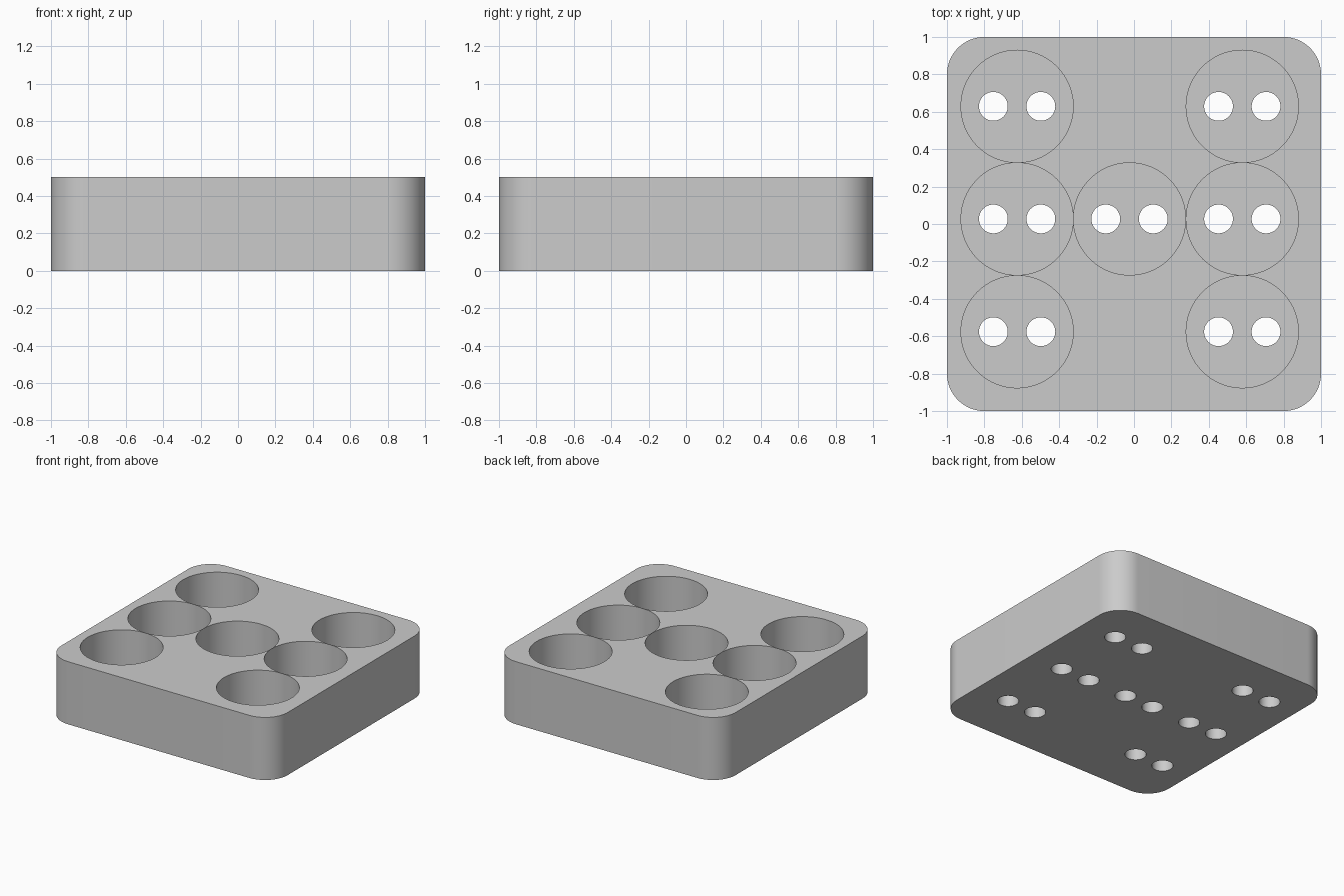
import bpy
import bmesh
import math

cube = bpy.data.objects.get("Cube")
if cube:
    bpy.data.objects.remove(cube, do_unlink=True)

HEIGHT, FLOOR = 0.5, 0.1
WELL_R, HOLE_R, HOLE_OFFSET = 0.3, 0.077, 0.127
LEFT, MID, RIGHT = -0.625, -0.024, 0.579
BACK, CENTRE, FRONT = 0.629, 0.027, -0.576

grey = bpy.data.materials.new("light grey")
grey.use_nodes = True
colour = (0.6, 0.6, 0.6, 1)
grey.diffuse_color = colour
grey.node_tree.nodes["Principled BSDF"].inputs["Base Color"].default_value = colour


def mesh_object(name, bm):
    mesh = bpy.data.meshes.new(name)
    bm.to_mesh(mesh)
    bm.free()
    mesh.materials.append(grey)
    obj = bpy.data.objects.new(name, mesh)
    bpy.context.collection.objects.link(obj)
    return obj


def cylinder_cutter(name, x, y, radius, bottom, top, sides):
    bm = bmesh.new()
    bmesh.ops.create_cone(bm, cap_ends=True, segments=sides, radius1=radius,
                          radius2=radius, depth=top - bottom)
    bmesh.ops.translate(bm, verts=bm.verts, vec=(x, y, (top + bottom) / 2))
    obj = mesh_object(name, bm)
    obj.hide_render = True
    return obj


# Block with rounded upright corners
bm = bmesh.new()
bmesh.ops.create_cube(bm, size=2)
bmesh.ops.scale(bm, verts=bm.verts, vec=(1, 1, HEIGHT / 2))
bmesh.ops.translate(bm, verts=bm.verts, vec=(0, 0, HEIGHT / 2))
uprights = [e for e in bm.edges
            if abs(e.verts[0].co.z - e.verts[1].co.z) > HEIGHT / 2]
bmesh.ops.bevel(bm, geom=uprights, offset=0.2, offset_type='OFFSET',
                segments=16, profile=0.5, affect='EDGES')
block = mesh_object("block", bm)

# Seven wells, each with a pair of holes through its floor
cutters = []
wells = [(x, y) for x in (LEFT, RIGHT) for y in (BACK, CENTRE, FRONT)]
wells.append((MID, CENTRE))
for x, y in wells:
    # Slightly under touching size, so neighbouring walls stay separate
    cutters.append(cylinder_cutter("well_cutter", x, y, WELL_R,
                                   FLOOR, HEIGHT + 0.1, 96))
    for side in (-1, 1):
        cutters.append(cylinder_cutter("hole_cutter", x + side * HOLE_OFFSET, y,
                                       HOLE_R, -0.1, FLOOR + 0.1, 48))

for cutter in cutters:
    cut = block.modifiers.new(cutter.name, 'BOOLEAN')
    cut.operation = 'DIFFERENCE'
    cut.solver = 'EXACT'
    cut.object = cutter

# Apply the cuts, then drop the cutters
bpy.context.view_layer.update()
graph = bpy.context.evaluated_depsgraph_get()
result = bpy.data.meshes.new_from_object(block.evaluated_get(graph))
block.modifiers.clear()
block.data = result
for cutter in cutters:
    bpy.data.objects.remove(cutter, do_unlink=True)

# Smooth round walls with sharp rims
bpy.ops.object.select_all(action='DESELECT')
block.select_set(True)
bpy.context.view_layer.objects.active = block
bpy.ops.object.shade_smooth_by_angle(angle=math.radians(30))
